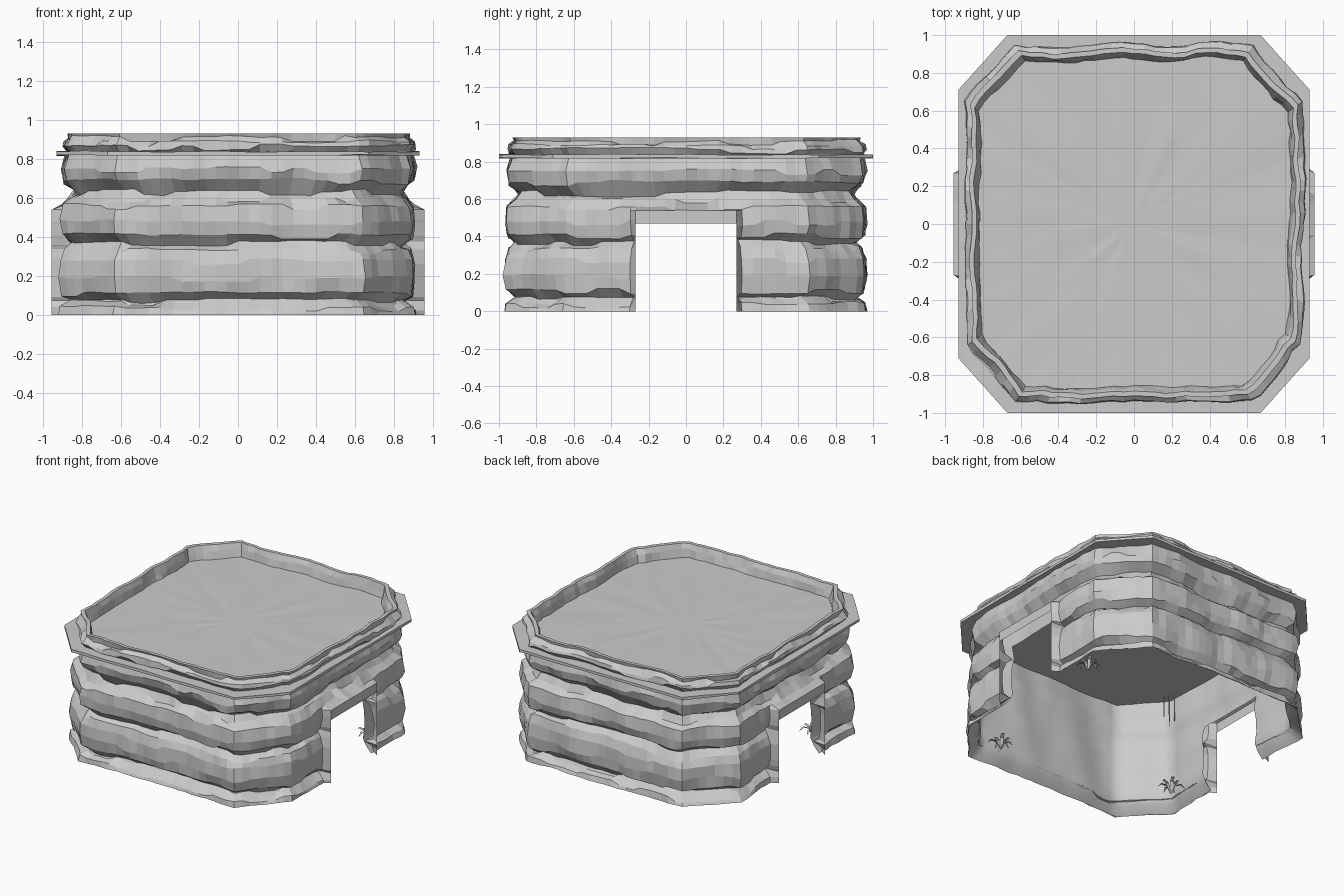
import bpy, bmesh, math, random
from mathutils import Vector, noise

if "Cube" in bpy.data.objects:
    bpy.data.objects.remove(bpy.data.objects["Cube"])

random.seed(7)


def make_object(name, bm, smooth=False):
    bmesh.ops.recalc_face_normals(bm, faces=bm.faces)
    me = bpy.data.meshes.new(name)
    bm.to_mesh(me)
    bm.free()
    for p in me.polygons:
        p.use_smooth = smooth
    ob = bpy.data.objects.new(name, me)
    bpy.context.collection.objects.link(ob)
    return ob


def octagon(ax, ay, cx, cy):
    """Corners of a rectangle (half sizes ax, ay) with chamfers ending at cx, cy."""
    return [(cx, -ay), (ax, -cy), (ax, cy), (cx, ay),
            (-cx, ay), (-ax, cy), (-ax, -cy), (-cx, -ay)]


def outline(corners, chamfer_n, side_n):
    pts = []
    for i, a in enumerate(corners):
        b = corners[(i + 1) % 8]
        n = side_n if i % 2 else chamfer_n
        for k in range(n):
            t = k / n
            pts.append((a[0] + (b[0] - a[0]) * t, a[1] + (b[1] - a[1]) * t))
    return pts


def bridge(bm, rings):
    for r0, r1 in zip(rings, rings[1:]):
        n = len(r0)
        for i in range(n):
            j = (i + 1) % n
            bm.faces.new((r0[i], r0[j], r1[j], r1[i]))


def rock_band(profile, cols, rough=1.0):
    """Loft (offset, z, ledge) rows around the outline with layered rock noise."""
    bm = bmesh.new()
    rings = []
    for row, (off, z, ledge) in enumerate(profile):
        ring = []
        shift, left = 0, 0
        for x, y in cols:
            if left <= 0:   # broken blocks along each ledge
                left = random.randint(2, 5)
                shift = random.choice((0, 0, 0.008, -0.02)) * rough
            left -= 1
            low = noise.noise(Vector((x * 4, y * 4, z * 1.5))) * 0.026
            fine = noise.noise(Vector((x * 11, y * 11, z * 9 + 4))) * 0.014 * rough
            s = 1 + (off + low + fine) / 0.93
            dz = shift + noise.noise(Vector((x * 5, y * 5, row))) * 0.008 if ledge else 0
            ring.append(bm.verts.new((x * s, y * s, z + dz)))
        rings.append(ring)
    bridge(bm, rings)
    return bm


DY, DZ, DX = 0.27, 0.47, 0.955


def cut_doors(bm, flare):
    """Open a doorway through both x sides and pull its border out to the flare."""
    cuts = [((0, s * DY, 0), (0, 1, 0)) for s in (-1, 1)]
    cuts += [((0, 0, h), (0, 0, 1)) for h in (DZ, 0.54)]
    for co, no in cuts:
        near = [f for f in bm.faces if abs(f.calc_center_median().x) > 0.7
                and abs(f.calc_center_median().y) < 0.5]
        geom = set(near)
        for f in near:
            geom.update(f.edges)
            geom.update(f.verts)
        bmesh.ops.bisect_plane(bm, geom=list(geom), dist=1e-5, plane_co=co, plane_no=no)
    hole = [f for f in bm.faces if abs(f.calc_center_median().x) > 0.6
            and abs(f.calc_center_median().y) < DY and f.calc_center_median().z < DZ]
    bmesh.ops.delete(bm, geom=hole, context='FACES')
    for v in bm.verts:
        if flare and abs(v.co.x) > 0.6 and abs(v.co.y) < DY + 0.001 and v.co.z < 0.541:
            v.co.x = math.copysign(DX, v.co.x)


cols = outline(octagon(0.895, 0.945, 0.63, 0.65), 7, 22)

# Layered rock wall with doorways flared outwards
wall = [(0.015, 0, 0), (0.008, 0.04, 1), (-0.05, 0.075, 1), (0.0, 0.115, 1),
        (0.012, 0.19, 1), (0.008, 0.28, 1), (-0.012, 0.335, 1), (-0.05, 0.375, 1),
        (0.0, 0.41, 1), (0.012, 0.48, 1), (0.004, 0.56, 1), (-0.04, 0.60, 1),
        (-0.065, 0.635, 1), (-0.008, 0.69, 1), (0.006, 0.75, 1), (-0.015, 0.825, 0)]
bm = rock_band(wall, cols)
cut_doors(bm, True)
make_object("rock_wall", bm)

# Smoother inner wall, meeting the rock at its foot
lining = [(0.01, 0, 0), (-0.035, 0.05, 0), (-0.06, 0.10, 1), (-0.045, 0.2, 1),
          (-0.05, 0.3, 1), (-0.065, 0.38, 1), (-0.045, 0.48, 1), (-0.06, 0.58, 1),
          (-0.08, 0.64, 1), (-0.055, 0.72, 1), (-0.05, 0.82, 0)]
bm = rock_band(lining, cols, 0.3)
cut_doors(bm, False)
make_object("inner_wall", bm, True)

# Jagged rim around the roof
rim = [(-0.025, 0.835, 0), (0.0, 0.865, 1), (-0.005, 0.885, 1), (-0.035, 0.91, 1),
       (-0.03, 0.93, 0), (-0.055, 0.93, 0), (-0.07, 0.89, 1), (-0.08, 0.835, 0)]
make_object("roof_rim", rock_band(rim, cols))

# Thin overhanging roof slab with a gently uneven top
bm = bmesh.new()
edge = outline(octagon(0.93, 1.0, 0.67, 0.71), 6, 18)
rings = [[bm.verts.new((x, y, 0.818 + noise.noise(Vector((x * 4, y * 4, 0))) * 0.006))
          for x, y in edge]]
for s in (1, 0.85, 0.65, 0.45, 0.25, 0.1):
    rings.append([bm.verts.new((x * s, y * s,
                 0.838 + noise.noise(Vector((x * 4, y * 4, s * 3))) * 0.006 * min(1, s * 2)))
                 for x, y in edge])
bridge(bm, rings)
bm.faces.new(rings[0])
bm.faces.new(rings[-1])
make_object("roof_slab", bm)


# Small leafy plants on the ground inside
def plant(name, cx, cy, leaves=7):
    bm = bmesh.new()
    for i in range(leaves):
        a = i * math.tau / leaves + random.uniform(-0.2, 0.2)
        d = Vector((math.cos(a), math.sin(a), 0))
        side = Vector((-d.y, d.x, 0))
        size = random.uniform(0.8, 1.1)
        prev = None
        for r, z, w in ((0.005, 0, 0.006), (0.035, 0.065, 0.013),
                        (0.07, 0.08, 0.010), (0.1, 0.055, 0.001)):
            c = Vector((cx, cy, 0)) + d * r * size + Vector((0, 0, z * size))
            pair = [bm.verts.new(c - side * w), bm.verts.new(c + side * w)]
            if prev:
                bm.faces.new((prev[0], prev[1], pair[1], pair[0]))
            prev = pair
    make_object(name, bm)


for i, (px, py) in enumerate(((0.77, 0.44), (0.54, -0.75), (-0.72, -0.47))):
    plant(f"plant_{i + 1}", px, py)

# Thin vines hanging from the ceiling
for i, (vx, vy, length) in enumerate(((-0.80, -0.53, 0.2), (-0.78, -0.56, 0.24),
                                      (-0.76, -0.59, 0.16))):
    bm = bmesh.new()
    bmesh.ops.create_cone(bm, segments=5, radius1=0.003, radius2=0.005, depth=length)
    bmesh.ops.translate(bm, vec=(vx, vy, 0.82 - length / 2), verts=bm.verts)
    make_object(f"vine_{i + 1}", bm)
